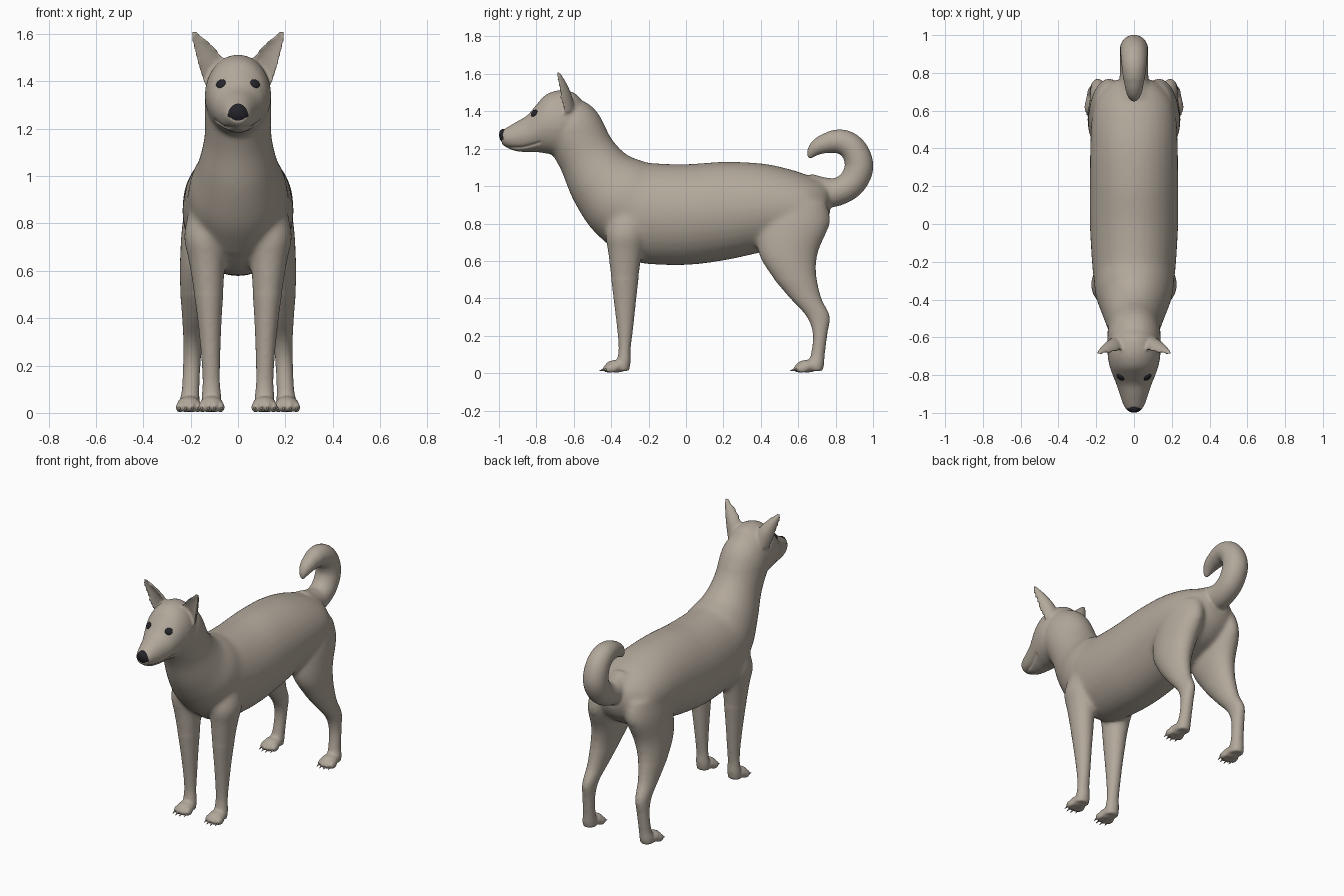
import bpy, bmesh, math
from mathutils import Vector, Matrix
from mathutils.bvhtree import BVHTree

if "Cube" in bpy.data.objects:
    bpy.data.objects.remove(bpy.data.objects["Cube"])

X, Y, Z = Vector((1, 0, 0)), Vector((0, 1, 0)), Vector((0, 0, 1))


def material(name, rgb):
    m = bpy.data.materials.new(name)
    m.diffuse_color = (*rgb, 1)
    m.use_nodes = True
    m.node_tree.nodes["Principled BSDF"].inputs["Base Color"].default_value = m.diffuse_color
    return m


fur = material("warm grey fur", (0.45, 0.395, 0.33))
dark = material("near black", (0.018, 0.018, 0.024))


def resample(secs, n=5):
    """Catmull-Rom interpolation between cross-sections."""
    out = []
    for i in range(len(secs) - 1):
        a, b = secs[max(i - 1, 0)], secs[i]
        c, d = secs[i + 1], secs[min(i + 2, len(secs) - 1)]
        for k in range(n):
            t = k / n
            out.append([0.5 * (2 * q + (r - p) * t + (2 * p - 5 * q + 4 * r - s) * t * t
                        + (3 * q - p - 3 * r + s) * t ** 3) for p, q, r, s in zip(a, b, c, d)])
    return out + [list(secs[-1])]


def loft(bm, secs, u=X, v=None, cup=False, n=32):
    """Closed skin over sections (x, y, z, radius_u, radius_v)."""
    secs = resample(secs)
    pts = [Vector(s[:3]) for s in secs]
    rings = []
    for i, s in enumerate(secs):
        t = pts[min(i + 1, len(pts) - 1)] - pts[max(i - 1, 0)]
        w = v or t.cross(X).normalized()
        ring = []
        for k in range(n):
            a = 2 * math.pi * k / n
            sv = math.sin(a)
            if cup and sv < 0:
                sv *= -0.35
            ring.append(bm.verts.new(pts[i] + u * s[3] * math.cos(a) + w * s[4] * sv))
        rings.append(ring)
    faces = [bm.faces.new(rings[0]), bm.faces.new(rings[-1][::-1])]
    for p, q in zip(rings, rings[1:]):
        for k in range(n):
            faces.append(bm.faces.new((p[k], q[k], q[(k + 1) % n], p[(k + 1) % n])))
    bmesh.ops.recalc_face_normals(bm, faces=faces)


def ball(bm, c, r, rot=Matrix()):
    bmesh.ops.create_uvsphere(bm, u_segments=24, v_segments=14, radius=1,
                              matrix=Matrix.Translation(c) @ rot @ Matrix.Diagonal((*r, 1)))


def make(name, bm, mat):
    me = bpy.data.meshes.new(name)
    bm.to_mesh(me)
    bm.free()
    ob = bpy.data.objects.new(name, me)
    bpy.context.collection.objects.link(ob)
    me.materials.append(mat)
    for p in me.polygons:
        p.use_smooth = True
    return ob


body = bmesh.new()

# Torso and head: (y, top, bottom, half width)
torso = [(-.43, 1.0, .72, .12), (-.38, 1.12, .66, .17), (-.3, 1.15, .605, .21), (-.2, 1.125, .583, .223),
         (0, 1.118, .578, .234), (.2, 1.13, .602, .234), (.4, 1.122, .645, .232),
         (.55, 1.092, .68, .225), (.66, 1.055, .72, .20), (.74, 1.02, .79, .13), (.77, .97, .86, .07)]
head = [(-.55, 1.45, 1.22, .09), (-.6, 1.50, 1.18, .125), (-.68, 1.512, 1.165, .14), (-.75, 1.488, 1.175, .13),
        (-.80, 1.435, 1.182, .113), (-.85, 1.378, 1.182, .093), (-.91, 1.342, 1.187, .073),
        (-.96, 1.312, 1.207, .055), (-.985, 1.295, 1.225, .038)]
for part in (torso, head):
    loft(body, [(0, y, (t + b) / 2, w, (t - b) / 2) for y, t, b, w in part], v=Z)

# Neck and curled tail
loft(body, [(0, -.25, .87, .215, .25), (0, -.36, .95, .205, .23), (0, -.45, 1.04, .17, .192),
            (0, -.53, 1.165, .142, .16), (0, -.61, 1.31, .14, .16), (0, -.66, 1.375, .12, .13)])
loft(body, [(0, .66, .97, .09, .10), (0, .73, .965, .08, .085), (0, .81, .97, .075, .075),
            (0, .885, 1.015, .075, .075), (0, .925, 1.10, .075, .077), (0, .902, 1.187, .072, .072),
            (0, .84, 1.235, .066, .067), (0, .76, 1.233, .056, .057), (0, .69, 1.20, .042, .042),
            (0, .652, 1.145, .014, .014)])

# Legs: (z, front y, back y, centre x, half width)
front_leg = [(.88, -.40, -.2, .12, .08), (.75, -.43, -.21, .138, .09), (.65, -.418, -.232, .132, .078),
             (.55, -.406, -.248, .126, .067), (.395, -.387, -.266, .12, .051), (.235, -.368, -.283, .115, .04),
             (.13, -.36, -.296, .113, .037), (.06, -.37, -.296, .112, .042), (.012, -.37, -.305, .112, .04)]
hind_leg = [(.92, .44, .75, .12, .09), (.8, .385, .768, .135, .10), (.65, .385, .708, .152, .093),
            (.53, .45, .697, .17, .075), (.405, .553, .722, .182, .054), (.305, .643, .768, .19, .041),
            (.21, .678, .756, .195, .037), (.1, .668, .742, .2, .037), (.045, .645, .738, .205, .043),
            (.012, .65, .73, .205, .04)]
claws = bmesh.new()
for s in (1, -1):
    for leg, px, py in ((front_leg, .112, -.372), (hind_leg, .207, .648)):
        loft(body, [(s * x, (f + b) / 2, z, w, (b - f) / 2) for z, f, b, x, w in leg], v=Y)
        # Paw with four toes and claws
        ball(body, (s * px, py, .037), (.05, .062, .034))
        for k, back in ((-1.5, .014), (-.5, 0), (.5, 0), (1.5, .014)):
            tx, ty = s * px + k * .027, py - .042 + back
            ball(body, (tx, ty, .024), (.0155, .034, .023))
            bmesh.ops.create_cone(claws, cap_ends=True, segments=10, radius1=.009, radius2=.001, depth=.04,
                                  matrix=Matrix.Translation((tx, ty - .032, .018))
                                  @ Matrix.Rotation(math.radians(108), 4, 'X'))
    # Cupped ear opening to the front
    loft(body, [(s * .092, -.655, 1.42, .06, .06), (s * .122, -.675, 1.49, .052, .062),
                (s * .152, -.685, 1.545, .036, .048), (s * .178, -.692, 1.588, .02, .03),
                (s * .193, -.695, 1.614, .009, .015)], u=Vector((.86 * s, 0, -.51)), v=Y, cup=True)

dog = make("body", body, fur)
make("claws", claws, fur)


def apply(kind, **settings):
    m = dog.modifiers.new(kind, kind)
    for key, val in settings.items():
        setattr(m, key, val)
    bpy.ops.object.modifier_apply(modifier=m.name)


# Fuse all body parts into one smooth skin, blending trunk joints more broadly
bpy.context.view_layer.objects.active = dog
dog.select_set(True)
apply('REMESH', mode='VOXEL', voxel_size=.008, use_smooth_shade=True)
trunk = dog.vertex_groups.new(name="trunk")
trunk.add([v.index for v in dog.data.vertices if .5 < v.co.z < 1.3 and -.75 < v.co.y < .76], 1, 'REPLACE')
apply('SMOOTH', factor=.5, iterations=40, vertex_group="trunk")
apply('SMOOTH', factor=.5, iterations=6)

# Mouth crease
for v in dog.data.vertices:
    x, y, z = v.co
    if -.965 < y < -.775 and z < 1.28:
        line = 1.207 + 1.1 * max(0, y + .9) ** 2 + .012 * max(0, (y + .88) / .1)
        v.co.x -= math.copysign(.009, x) * math.exp(-((z - line) / .006) ** 2) * min(1, abs(x) / .02)
bpy.ops.object.shade_smooth()

# Eyes seated on the skin
tree = BVHTree.FromPolygons([v.co for v in dog.data.vertices], [p.vertices[:] for p in dog.data.polygons])
for s, side in ((1, "left"), (-1, "right")):
    hit, normal, _, _ = tree.ray_cast(Vector((s * .072, -1.5, 1.39)), Y)
    eye = bmesh.new()
    ball(eye, hit, (.023, .021, .009), normal.to_track_quat('Z', 'Y').to_matrix().to_4x4())
    make(side + "_eye", eye, dark)

# Nose, narrower toward the top
nose = bmesh.new()
ball(nose, (0, -.965, 1.26), (.05, .035, .046))
for v in nose.verts:
    v.co.x *= 1 - 4.5 * max(0, v.co.z - 1.25)
    v.co.y += .25 * (v.co.z - 1.27) * -1
make("nose", nose, dark)
